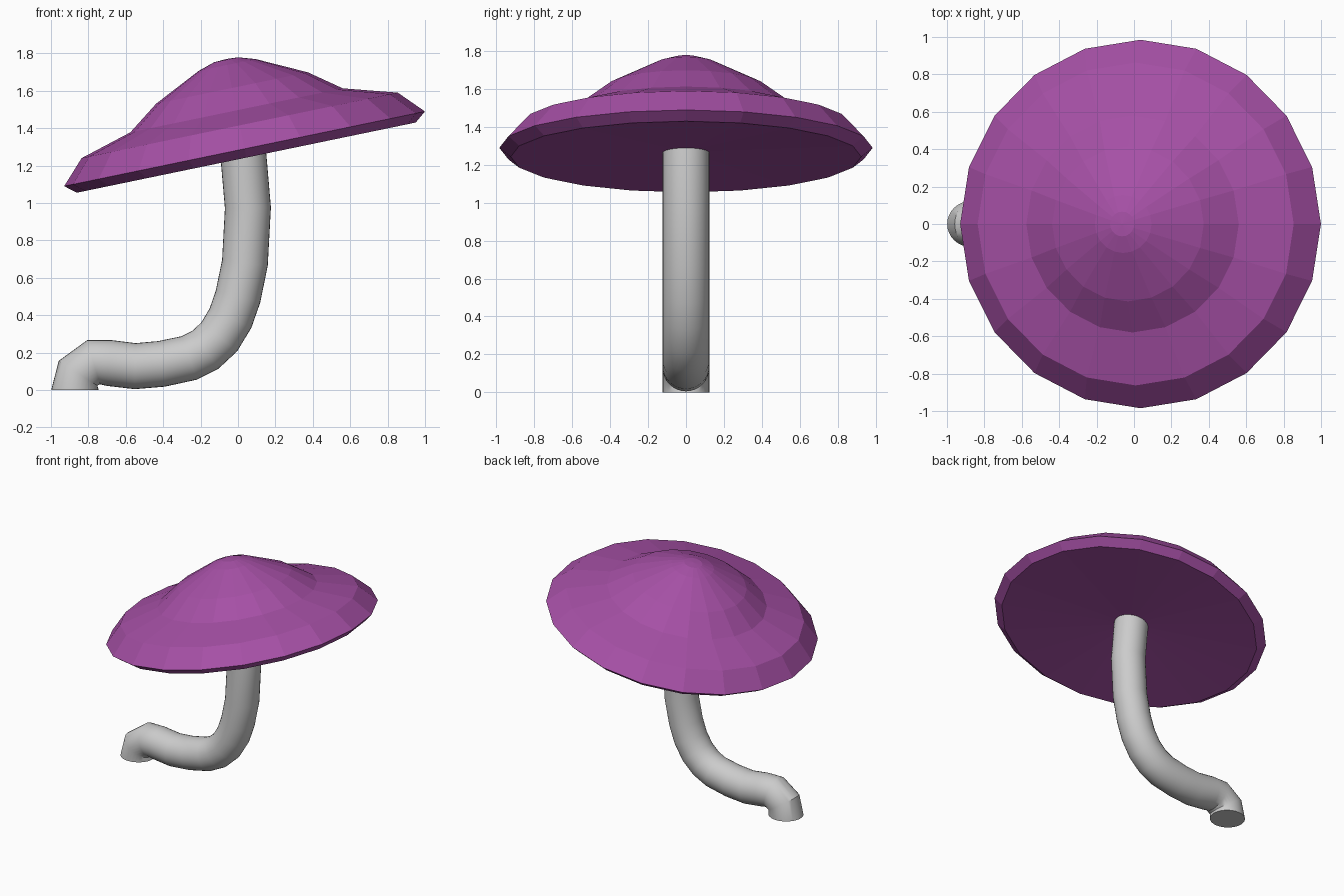
import bpy, bmesh
from math import sin, cos, pi, radians
from mathutils import Vector

if "Cube" in bpy.data.objects:
    bpy.data.objects.remove(bpy.data.objects["Cube"])


def make_object(name, bm):
    bmesh.ops.recalc_face_normals(bm, faces=bm.faces)
    mesh = bpy.data.meshes.new(name)
    bm.to_mesh(mesh)
    bm.free()
    obj = bpy.data.objects.new(name, mesh)
    bpy.context.collection.objects.link(obj)
    return obj


def bridge(bm, a, b):
    n = len(a)
    for i in range(n):
        bm.faces.new((a[i], a[(i + 1) % n], b[(i + 1) % n], b[i]))


# Cap: 20-sided lathe, leaning down to the left, slightly hollow underneath
profile = [(0.925, -0.048), (0.985, 0.0), (0.863, 0.128), (0.58, 0.21),
           (0.414, 0.332), (0.155, 0.458), (0.066, 0.486)]
sides = 20
bm = bmesh.new()
rings = [[bm.verts.new((r * cos(2 * pi * i / sides), r * sin(2 * pi * i / sides), z))
          for i in range(sides)] for r, z in profile]
for a, b in zip(rings, rings[1:]):
    bridge(bm, a, b)
for ring, z in ((rings[0], -0.02), (rings[-1], 0.49)):
    tip = bm.verts.new((0, 0, z))
    for i in range(sides):
        bm.faces.new((ring[i], ring[(i + 1) % sides], tip))
cap = make_object("mushroom_cap", bm)
cap.location = (0.035, 0, 1.29)
cap.rotation_euler = (0, radians(-11.7), 0)
mat = bpy.data.materials.new("purple")
mat.diffuse_color = (0.38, 0.08, 0.38, 1)
mat.use_nodes = True
mat.node_tree.nodes["Principled BSDF"].inputs["Base Color"].default_value = mat.diffuse_color
cap.data.materials.append(mat)

# Stem: round tube swept along a bent path in the xz plane
path = [(-0.872, 0), (-0.855, 0.09), (-0.772, 0.149), (-0.69, 0.145), (-0.55, 0.128),
        (-0.41, 0.14), (-0.26, 0.172), (-0.175, 0.215), (-0.1, 0.285), (-0.04, 0.385),
        (0.0, 0.5), (0.037, 0.68), (0.053, 0.975), (0.03, 1.24), (0.015, 1.36)]
pts = [Vector((x, 0, z)) for x, z in path]
radius, sides = 0.123, 32
bm = bmesh.new()
rings = []
for k, p in enumerate(pts):
    before = (p - pts[k - 1]).normalized() if k else Vector((0, 0, 1))
    after = (pts[k + 1] - p).normalized() if k < len(pts) - 1 else before
    t = (before + after).normalized() if k else before
    across = Vector((t.z, 0, -t.x))
    size = radius * (1.03 if k == 0 else 1)
    rings.append([bm.verts.new(p + across * size * cos(2 * pi * i / sides)
                               + Vector((0, radius * sin(2 * pi * i / sides), 0)))
                  for i in range(sides)])
for a, b in zip(rings, rings[1:]):
    bridge(bm, a, b)
bm.faces.new(rings[0])
bm.faces.new(rings[-1])
stem = make_object("mushroom_stem", bm)
bpy.ops.object.select_all(action='DESELECT')
stem.select_set(True)
bpy.context.view_layer.objects.active = stem
bpy.ops.object.shade_smooth_by_angle(angle=radians(35))
